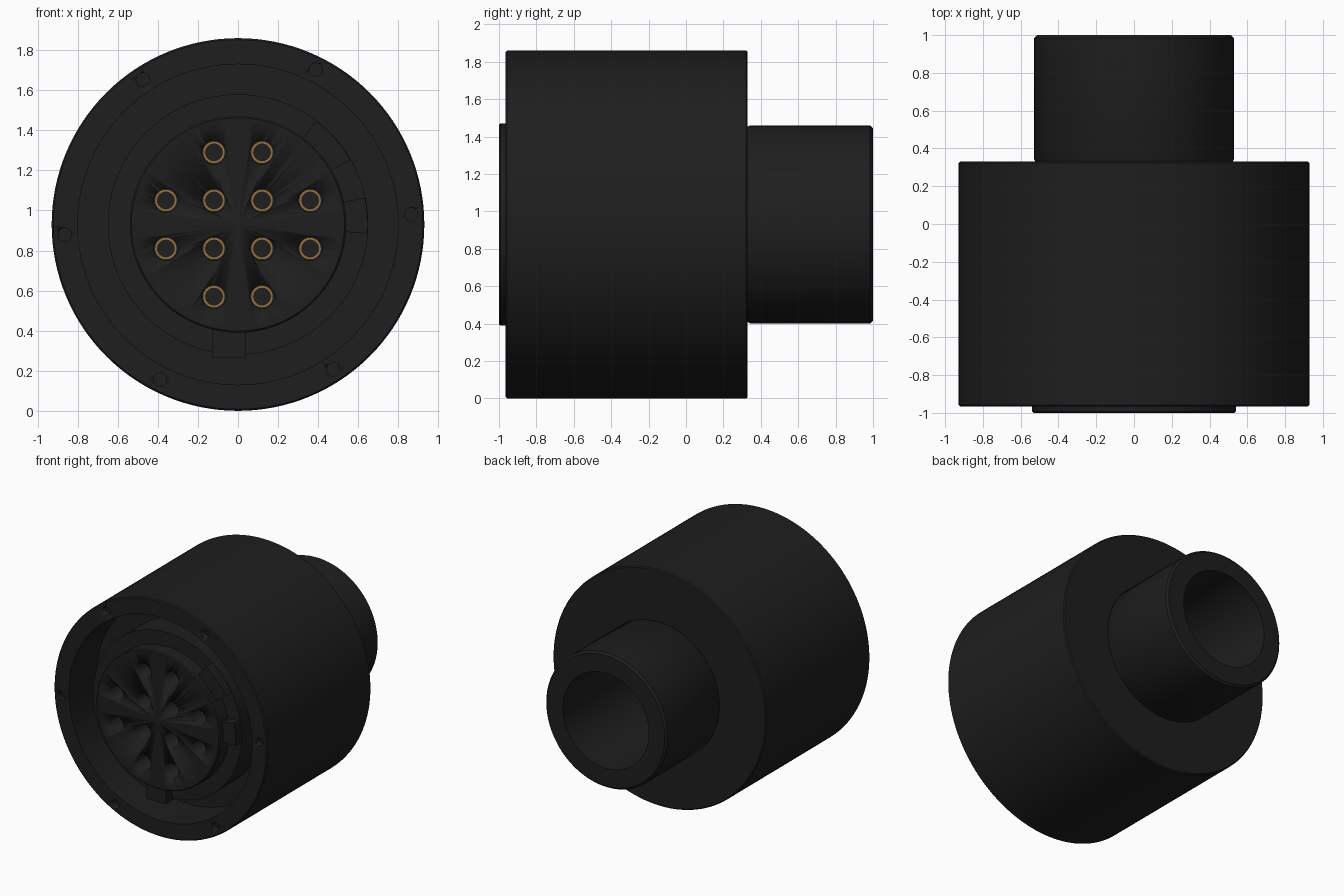
import bpy, bmesh
from math import cos, sin, pi, radians, hypot

if "Cube" in bpy.data.objects:
    bpy.data.objects.remove(bpy.data.objects["Cube"])

CZ = 0.93  # height of the main axis, which runs along y


def material(name, rgb):
    m = bpy.data.materials.new(name)
    m.diffuse_color = (*rgb, 1)
    m.use_nodes = True
    m.node_tree.nodes["Principled BSDF"].inputs["Base Color"].default_value = m.diffuse_color
    return m


BLACK = material("black_shell", (0.013, 0.013, 0.013))
BRASS = material("brass", (0.30, 0.17, 0.055))


def lathe(name, profile, mat=BLACK, a0=0, a1=360, steps=96, at=(0, CZ)):
    """Revolve a closed (radius, y) outline about a y-parallel axis; part turns get end caps."""
    bm = bmesh.new()
    full = a1 - a0 == 360
    rings = []
    for i in range(steps if full else steps + 1):
        a = radians(a0 + (a1 - a0) * i / steps)
        rings.append([bm.verts.new((at[0] + r * cos(a), y, at[1] + r * sin(a))) for r, y in profile])
    n = len(profile)
    for i in range(steps):
        p, q = rings[i], rings[(i + 1) % len(rings)]
        for j in range(n):
            k = (j + 1) % n
            if profile[j][0] or profile[k][0]:
                bm.faces.new((p[j], p[k], q[k], q[j]))
    if not full:
        bm.faces.new(rings[0])
        bm.faces.new(rings[-1][::-1])
    bmesh.ops.remove_doubles(bm, verts=bm.verts, dist=1e-5)
    bmesh.ops.recalc_face_normals(bm, faces=bm.faces)
    return finish(name, bm, mat)


def finish(name, bm, mat):
    me = bpy.data.meshes.new(name)
    bm.to_mesh(me)
    bm.free()
    ob = bpy.data.objects.new(name, me)
    bpy.context.collection.objects.link(ob)
    me.materials.append(mat)
    bpy.ops.object.select_all(action='DESELECT')
    ob.select_set(True)
    bpy.context.view_layer.objects.active = ob
    bpy.ops.object.shade_smooth_by_angle(angle=radians(30))
    return ob


def drill(target, name, spots, radius, y0, y1):
    """Cut round holes along y at the given (x, z) spots."""
    bm = bmesh.new()
    for x, z in spots:
        rim = [bm.verts.new((x + radius * cos(i * pi / 12), y0, z + radius * sin(i * pi / 12)))
               for i in range(24)]
        cap = bm.faces.new(rim)
        out = bmesh.ops.extrude_face_region(bm, geom=[cap], use_keep_orig=True)
        top = [v for v in out['geom'] if isinstance(v, bmesh.types.BMVert)]
        bmesh.ops.translate(bm, verts=top, vec=(0, y1 - y0, 0))
    bmesh.ops.recalc_face_normals(bm, faces=bm.faces)
    cutter = finish(name, bm, BLACK)
    cutter.hide_render = True
    mod = target.modifiers.new("holes", 'BOOLEAN')
    mod.operation = 'DIFFERENCE'
    mod.solver = 'EXACT'
    mod.object = cutter
    bpy.context.view_layer.objects.active = target
    bpy.ops.object.modifier_apply(modifier=mod.name)
    bpy.data.objects.remove(cutter)


# Outer coupling sleeve with a deep front recess
b = 0.008
sleeve = lathe("coupling_sleeve", [
    (0.50, -0.62), (0.80, -0.62), (0.80, -0.965), (0.93 - b, -0.965), (0.93, -0.965 + b),
    (0.93, 0.33 - b), (0.93 - b, 0.33), (0.50, 0.33)], steps=128)
spots = [(0.865 * cos(radians(3.3 + 60 * k)), CZ + 0.865 * sin(radians(3.3 + 60 * k))) for k in range(6)]
drill(sleeve, "rim_hole_cutter", spots, 0.033, -1.1, -0.92)

# Rear cable tube with a blind bore
b = 0.016
lathe("cable_tube", [
    (0, 0.0), (0.375, 0.0), (0.375, 1.0), (0.53 - b, 1.0), (0.53, 1.0 - b),
    (0.53, 0.345), (0.52, 0.325), (0.50, 0.325), (0.50, -0.03), (0, -0.03)])

# Contact insert and its sockets
b = 0.008
insert = lathe("contact_insert", [
    (0, -1.0), (0.54 - b, -1.0), (0.54, -1.0 + b), (0.54, -0.60), (0, -0.60)])
grid = (-0.36, -0.12, 0.12, 0.36)
sockets = [(x, CZ + z) for x in grid for z in grid if hypot(x, z) < 0.45]
drill(insert, "socket_cutter", sockets, 0.06, -1.1, -0.70)
for i, s in enumerate(sockets):
    lathe(f"socket_contact_{i + 1}", [(0.042, -0.84), (0.056, -0.84), (0.056, -0.69), (0.042, -0.69)],
          BRASS, steps=24, at=s)

# Stepped shoulder around the insert, with raised keys
lathe("insert_shoulder", [(0.535, -0.88), (0.65, -0.88), (0.65, -0.61), (0.535, -0.61)])
for i, (a0, a1) in enumerate([(30, 53), (-4, 12)]):
    lathe(f"key_{i + 1}", [(0.53, -0.955), (0.648, -0.955), (0.648, -0.80), (0.53, -0.80)],
          a0=a0, a1=a1, steps=8)
bm = bmesh.new()
bmesh.ops.create_cube(bm, size=1)
bmesh.ops.scale(bm, verts=bm.verts, vec=(0.17, 0.17, 0.15))
bmesh.ops.translate(bm, verts=bm.verts, vec=(-0.045, -0.87, 0.34))
finish("main_key", bm, BLACK)
